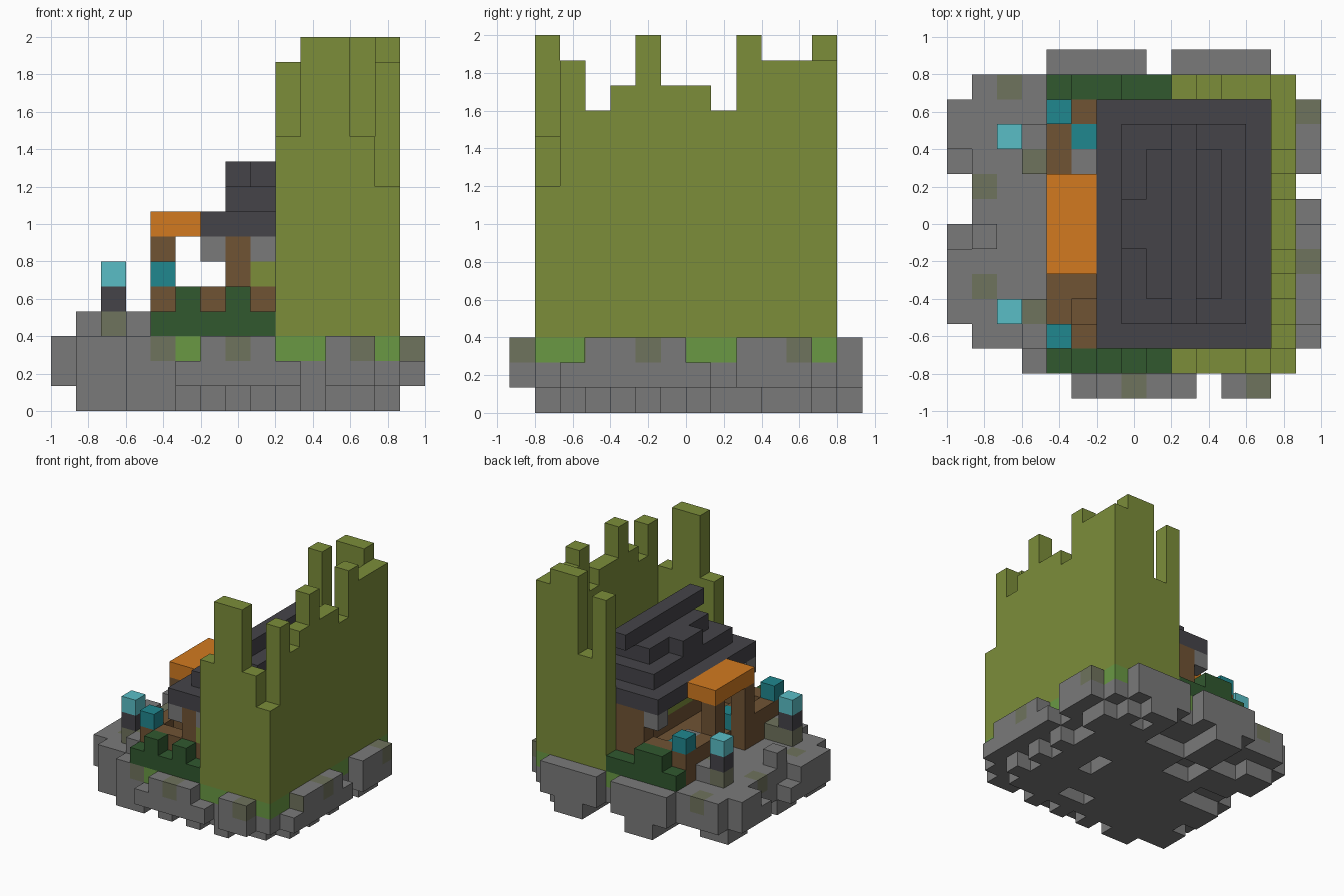
import bpy
import bmesh
import random
from mathutils import Vector

if "Cube" in bpy.data.objects:
    bpy.data.objects.remove(bpy.data.objects["Cube"], do_unlink=True)

UNIT = 2 / 15
ORIGIN = Vector((-1, -14 / 15, 0))
random.seed(4)


def linear(c):
    return c / 12.92 if c <= 0.04045 else ((c + 0.055) / 1.055) ** 2.4


def make_material(name, hex_code):
    rgb = [linear(v / 255) for v in bytes.fromhex(hex_code)]
    mat = bpy.data.materials.new(name)
    mat.use_nodes = True
    mat.diffuse_color = (*rgb, 1)
    mat.node_tree.nodes["Principled BSDF"].inputs["Base Color"].default_value = (*rgb, 1)
    return mat


stone = make_material("stone grey", "7A7A7A")
moss = make_material("mossy grey", "6F735D")
grass = make_material("grass green", "6A9944")
olive = make_material("olive green", "7C8D3A")
leaf = make_material("dark leaf green", "31582F")
wood = make_material("wood brown", "705334")
orange = make_material("orange", "D27A20")
slate = make_material("slate", "454449")
teal = make_material("teal", "20878F")
cyan = make_material("pale cyan", "5ABEC6")

cells = {}
part_material = {}


def span(s):
    return range(s[0], s[1] + 1) if isinstance(s, tuple) else (s,)


def fill(part, mat, x, y, z):
    """Fill a block of cells; later parts replace earlier ones."""
    part_material[part] = mat
    for i in span(x):
        for j in span(y):
            for k in span(z):
                cells[i, j, k] = part


def clear(x, y, z):
    for i in span(x):
        for j in span(y):
            for k in span(z):
                cells.pop((i, j, k), None)


# Stone island: ragged underside, slab and rim
BASE = ("stone_base", stone)
fill(*BASE, (2, 12), (2, 11), 0)
for n in range(3, 13):
    for cell in ((n, 1), (n, 12), (1, n), (13, n)):
        if random.random() < 0.6:
            fill(*BASE, *cell, 0)
fill(*BASE, 1, 2, 0)
fill(*BASE, (5, 6), 13, 0)
fill(*BASE, (10, 11), 13, 0)
for x, y in (((7, 9), (11, 12)), ((3, 4), (11, 12)), ((5, 6), (9, 10)),
             ((1, 3), (7, 8)), (10, (6, 7)), ((8, 9), 3)):
    clear(x, y, 0)
fill(*BASE, (3, 13), (1, 12), 1)
fill(*BASE, (1, 2), (2, 12), 1)
fill(*BASE, (1, 3), (2, 12), 2)
fill(*BASE, 3, 1, 2)

# Grass lawn
fill("lawn", grass, (4, 13), (1, 12), 2)

# Rim rocks on the four sides
fill(*BASE, (5, 9), 0, 1)
fill(*BASE, (6, 8), 0, 2)
fill(*BASE, (11, 12), 0, (1, 2))
fill(*BASE, (4, 7), 13, (1, 2))
fill(*BASE, (9, 12), 13, (1, 2))
fill(*BASE, 14, (2, 7), 1)
fill(*BASE, 14, (3, 6), 2)
fill(*BASE, 14, (9, 11), (1, 2))
fill(*BASE, 0, (3, 6), 1)
fill(*BASE, 0, (3, 5), 2)
fill(*BASE, 0, (9, 11), 1)
fill(*BASE, 0, (10, 11), 2)
fill(*BASE, 4, (6, 7), 2)

# Low garden wall, loose rock and lamp footing
for y in ((2, 3), (9, 10)):
    fill("garden_wall", stone, 3, y, 3)
fill("garden_wall", stone, 1, 6, 3)

# Mossy stones
for cell in ((4, 1, 2), (7, 0, 2), (12, 0, 2), (14, 5, 2), (14, 11, 2), (2, 12, 2),
             (1, 8, 2), (1, 4, 2), (3, 3, 3), (3, 9, 3), (2, 3, 3), (2, 10, 3)):
    fill("mossy_stones", moss, *cell)

# Lamp posts
for y in (3, 10):
    fill("lamp_post", slate, 2, y, 4)
    fill("lamp_light", cyan, 2, y, 5)

# Hedges on both sides
for y in (1, 12):
    fill("hedge", leaf, (4, 8), y, 3)
for x in (5, 7):
    fill("hedge", leaf, x, 1, 4)
fill("hedge", leaf, (5, 6), 12, 4)

# House front: wooden sill, green band and stone lintel
fill("house_sill", wood, 8, (2, 11), (3, 4))
fill("house_band", olive, 8, (2, 10), 5)
fill("house_lintel", stone, 8, (2, 10), 6)
fill("house_post", wood, 8, 11, (5, 6))

# Wooden floor, side walls, railings and posts
fill("wood_floor", wood, (5, 7), (2, 11), 3)
for side, rail, porch in ((2, (3, 4), 5), (11, (9, 10), 8)):
    fill("side_wall", wood, (4, 7), side, (3, 4))
    fill("railing", wood, 4, rail, (3, 4))
    fill("beam_block", stone, 6, side, 6)
    fill("house_post", wood, 7, side, (4, 6))
    fill("porch_post", wood, 4, porch, (3, 6))
    fill("railing_cap", teal, 4, side, 5)
fill("railing", wood, 5, 4, 4)
fill("porch_stone", stone, 5, 9, (3, 4))
for y in (5, 10):
    fill("porch_pot", teal, 5, y, 4)

# Porch canopy and stepped roof
fill("porch_canopy", orange, (4, 5), (5, 8), 7)
fill("roof", slate, (6, 12), (2, 11), 7)
fill("roof", slate, (7, 11), (3, 10), 8)
fill("roof", slate, (8, 10), (4, 9), 9)
fill("roof", slate, 7, (6, 7), 9)
fill("roof", slate, 9, (3, 10), 10)

# Tall ragged wall on three sides
for n, top in enumerate((14, 12, 13, 15, 13, 13, 12, 15, 14, 14, 14), start=2):
    fill("tall_wall", olive, 13, n, (3, top - 1))
for n, (front, back) in enumerate(((11, 14), (15, 10), (15, 15), (11, 15), (9, 14)), start=9):
    fill("tall_wall", olive, n, 1, (3, front - 1))
    fill("tall_wall", olive, n, 12, (3, back - 1))


def build_part(part):
    """Mesh the outer faces of one part's cells."""
    bm = bmesh.new()
    for cell in [c for c, p in cells.items() if p == part]:
        for axis in range(3):
            for step in (0, 1):
                near = list(cell)
                near[axis] += 2 * step - 1
                if tuple(near) in cells:
                    continue
                a, b = (axis + 1) % 3, (axis + 2) % 3
                corners = []
                for u, v in ((0, 0), (1, 0), (1, 1), (0, 1)):
                    p = Vector(cell)
                    p[axis] += step
                    p[a] += u
                    p[b] += v
                    corners.append(bm.verts.new(ORIGIN + p * UNIT))
                bm.faces.new(corners if step else corners[::-1])
    bmesh.ops.remove_doubles(bm, verts=bm.verts, dist=0.001)
    mesh = bpy.data.meshes.new(part)
    bm.to_mesh(mesh)
    bm.free()
    mesh.materials.append(part_material[part])
    obj = bpy.data.objects.new(part, mesh)
    bpy.context.collection.objects.link(obj)
    return obj


for part in part_material:
    build_part(part)

# Moss patch on the front of the right-hand rim rock
bpy.ops.mesh.primitive_cube_add(size=UNIT, location=ORIGIN + Vector((14.5, 3, 2.5)) * UNIT)
patch = bpy.context.object
patch.name = "moss_patch"
patch.scale.y = 0.05
patch.data.materials.append(moss)
